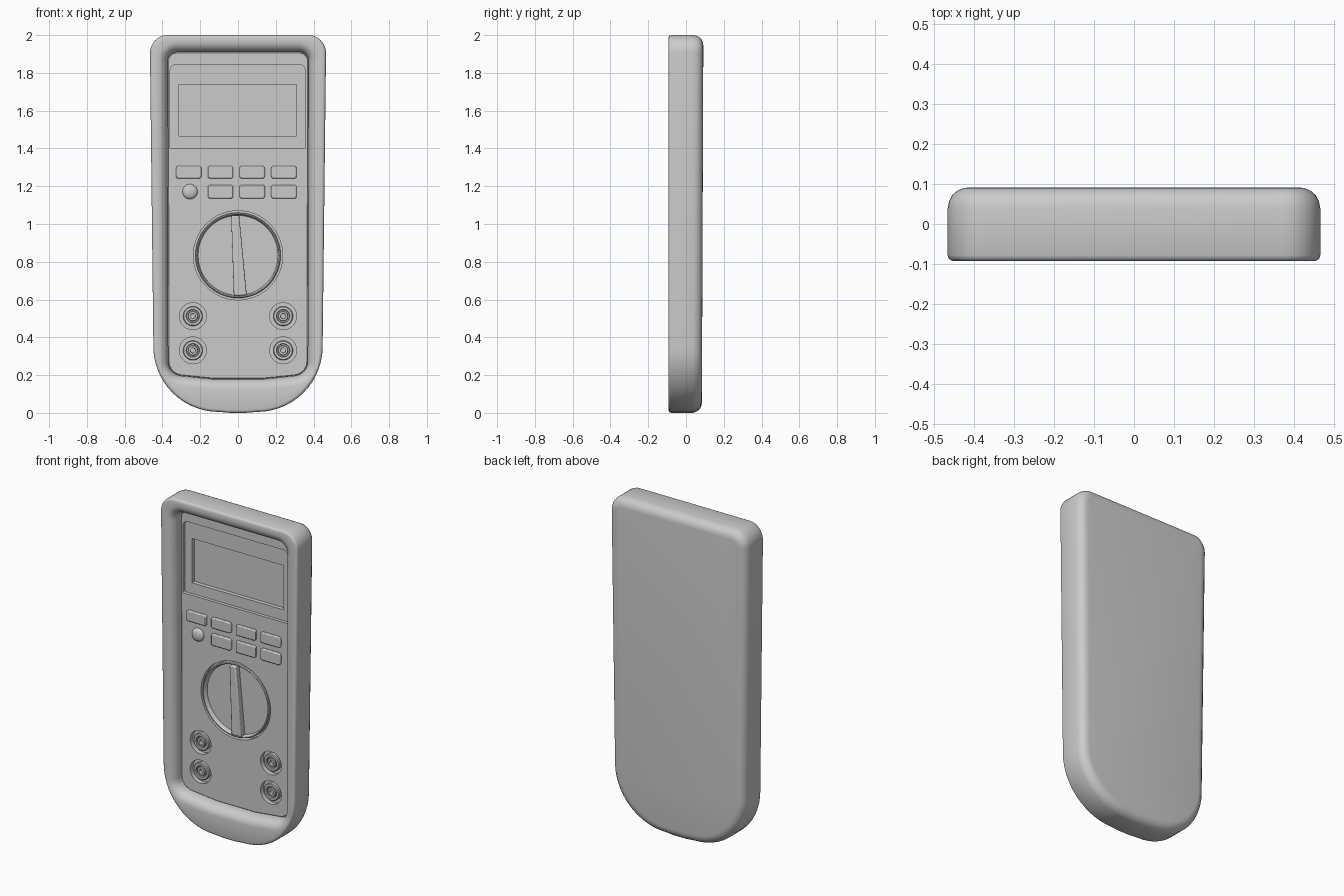
import bpy, bmesh
from math import cos, sin, pi, radians
from mathutils import Vector

if "Cube" in bpy.data.objects:
    bpy.data.objects.remove(bpy.data.objects["Cube"])

PANEL_Y = -0.022


def loft(name, rings):
    """Closed skin through equal-length rings of 3D points, capped at both ends."""
    bm = bmesh.new()
    vs = [[bm.verts.new(p) for p in r] for r in rings]
    n = len(rings[0])
    for a, b in zip(vs, vs[1:]):
        for i in range(n):
            j = (i + 1) % n
            bm.faces.new((a[i], a[j], b[j], b[i]))
    bm.faces.new(vs[0])
    bm.faces.new(vs[-1])
    bmesh.ops.recalc_face_normals(bm, faces=bm.faces)
    me = bpy.data.meshes.new(name)
    bm.to_mesh(me)
    bm.free()
    ob = bpy.data.objects.new(name, me)
    bpy.context.collection.objects.link(ob)
    return ob


def at(pts, y):
    return [(x, y, z) for x, z in pts]


def prism(name, pts, y0, y1, bevel=0.0):
    ob = loft(name, [at(pts, y0), at(pts, y1)])
    if bevel:
        m = ob.modifiers.new("bevel", 'BEVEL')
        m.width, m.segments = bevel, 2
        m.angle_limit = radians(50)
    return ob


def circle(cx, cz, r, n=40):
    return [(cx + r * cos(2 * pi * i / n), cz + r * sin(2 * pi * i / n)) for i in range(n)]


def lathe(name, cx, cz, profile, n=40):
    """Turned part facing the front; profile is (radius, offset from the panel)."""
    return loft(name, [at(circle(cx, cz, r, n), PANEL_Y + d) for r, d in profile])


def arc(cx, cz, a, b, d0, d1, n):
    return [(cx + a * cos(radians(d0 + (d1 - d0) * i / n)),
             cz + b * sin(radians(d0 + (d1 - d0) * i / n))) for i in range(n + 1)]


def rounded_rect(x0, x1, z0, z1, r, rb=None):
    rb = rb or r
    return (arc(x1 - r, z1 - r, r, r, 90, 0, 5) + arc(x1 - rb, z0 + rb, rb, rb, 0, -90, 5)
            + arc(x0 + rb, z0 + rb, rb, rb, -90, -180, 5) + arc(x0 + r, z1 - r, r, r, 180, 90, 5))


def mirrored(half):
    return half + [(-x, z) for x, z in reversed(half)]


def inset(pts, d):
    """Move every outline point inward along its normal (clockwise outline)."""
    out = []
    for i, p in enumerate(pts):
        t = (Vector(pts[(i + 1) % len(pts)]) - Vector(pts[i - 1])).normalized()
        out.append((p[0] + t.y * d, p[1] - t.x * d))
    return out


# Outlines of the case and of the face panel, clockwise from the top
case = mirrored(arc(0.374, 1.905, 0.092, 0.095, 90, 0, 8)
                + arc(0.10, 0.35, 0.348, 0.345, 0, -90, 14) + [(0.04, 0.0)])
face = mirrored(arc(0.322, 1.86, 0.052, 0.05, 90, 0, 8)
                + arc(0.29, 0.27, 0.079, 0.074, 0, -84, 14) + [(0.13, 0.179)])

# Case: soft back edge tapering slightly downward, straight sides, rolled rim, cavity
rings = [[(x, y - 0.004 * (2 - z), z) for x, z in inset(case, d)] for d, y in
         [(0.055, 0.092), (0.04, 0.09), (0.025, 0.084), (0.012, 0.073), (0.004, 0.058)]]
rings += [at(inset(case, d), y) for d, y in
          [(0.0, 0.038), (0.0, -0.078), (0.003, -0.086), (0.008, -0.0905), (0.015, -0.0925)]]
rings += [at(inset(face, -d), y) for d, y in
          [(0.054, -0.0925), (0.04, -0.09), (0.026, -0.083), (0.013, -0.071),
           (0.005, -0.056), (0.0, -0.038), (0.0, 0.07)]]
loft("case", rings)

# Face panel with stepped display well, dial well and socket holes
panel = loft("face_panel", [at(inset(face, 0.001), 0.06), at(inset(face, 0.001), PANEL_Y + 0.004),
                            at(inset(face, 0.005), PANEL_Y)])
DIAL = (0.0, 0.834)
SOCKETS = [(s * 0.239, z) for z in (0.512, 0.331) for s in (-1, 1)]
cutters = [prism("cut_display", rounded_rect(-0.36, 0.357, 1.40, 1.845, 0.035, 0.006), -0.1, PANEL_Y + 0.02),
           prism("cut_screen", rounded_rect(-0.313, 0.31, 1.466, 1.738, 0.002), -0.1, PANEL_Y + 0.045),
           prism("cut_dial", circle(*DIAL, 0.236, 64), -0.1, PANEL_Y + 0.03)]
cutters += [prism("cut_socket", circle(x, z, 0.071), -0.1, PANEL_Y + 0.028) for x, z in SOCKETS]
for c in cutters:
    m = panel.modifiers.new(c.name, 'BOOLEAN')
    m.operation, m.solver, m.object = 'DIFFERENCE', 'EXACT', c
dg = bpy.context.evaluated_depsgraph_get()
cut_mesh = bpy.data.meshes.new_from_object(panel.evaluated_get(dg))
panel.modifiers.clear()
panel.data = cut_mesh
for c in cutters:
    bpy.data.objects.remove(c)

# Push buttons: four above, three below beside a round one
for row, z in enumerate((1.274, 1.171)):
    for col in range(row, 4):
        x = -0.261 + col * 0.168
        h = 0.033 if row == 0 else 0.036
        prism(f"button_{row}_{col}", rounded_rect(x - 0.067, x + 0.067, z - h, z + h, 0.012),
              PANEL_Y - 0.015, PANEL_Y + 0.005, 0.006)
lathe("round_button", -0.254, 1.171,
      [(0.040, 0.005), (0.040, -0.006), (0.036, -0.013), (0.027, -0.019),
       (0.014, -0.022), (0.003, -0.023)])

# Rotary dial: dished disc with a tapered grip bar
lathe("dial", *DIAL,
      [(0.226, 0.035), (0.226, 0.003), (0.222, -0.001), (0.219, -0.001), (0.215, 0.003),
       (0.211, 0.025)], 64)
prism("dial_grip", [(-0.036, 1.046), (0.006, 1.046), (0.046, 0.623), (-0.022, 0.621)],
      PANEL_Y - 0.012, PANEL_Y + 0.03, 0.006)

# Input sockets: concentric collars in round wells
for i, (x, z) in enumerate(SOCKETS):
    lathe(f"socket_{i}", x, z,
          [(0.052, 0.032), (0.052, 0.008), (0.048, 0.004), (0.036, 0.004), (0.033, 0.008),
           (0.033, 0.027)])
    lathe(f"socket_core_{i}", x, z,
          [(0.027, 0.03), (0.027, 0.008), (0.024, 0.005), (0.014, 0.005), (0.013, 0.02)], 24)

# Smooth shading with crisp edges
for ob in bpy.context.scene.objects:
    ob.select_set(True)
    bpy.context.view_layer.objects.active = ob
bpy.ops.object.shade_smooth_by_angle(angle=radians(35))
